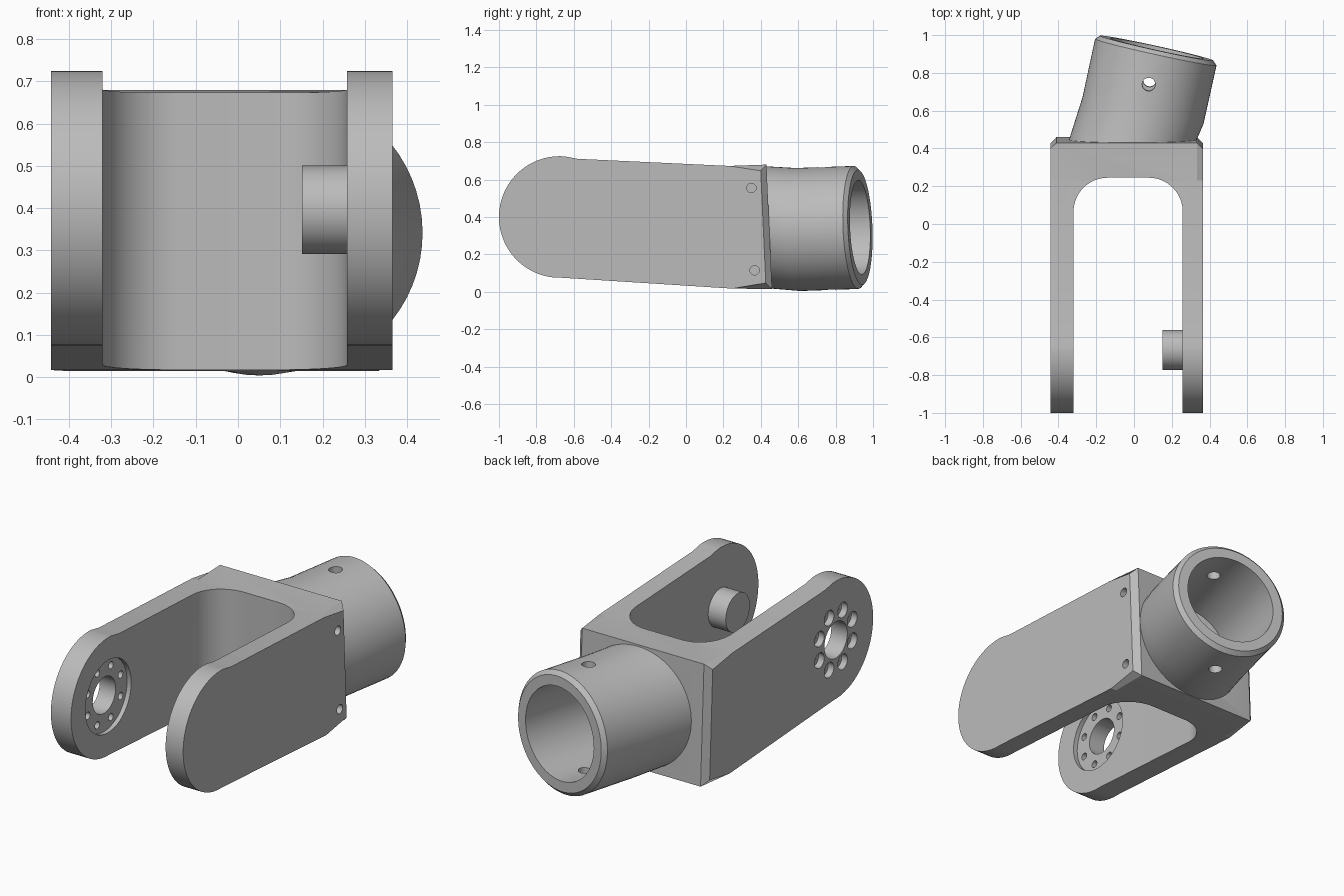
import bpy, bmesh, math
from mathutils import Vector, Matrix

cube = bpy.data.objects.get("Cube")
if cube:
    bpy.data.objects.remove(cube, do_unlink=True)

grey = bpy.data.materials.new("machined_grey")
grey.use_nodes = True
GREY = (0.5, 0.5, 0.5, 1)
grey.diffuse_color = GREY
grey.node_tree.nodes["Principled BSDF"].inputs["Base Color"].default_value = GREY


def make_object(name, bm):
    bmesh.ops.recalc_face_normals(bm, faces=bm.faces)
    mesh = bpy.data.meshes.new(name)
    bm.to_mesh(mesh)
    bm.free()
    mesh.materials.append(grey)
    obj = bpy.data.objects.new(name, mesh)
    bpy.context.collection.objects.link(obj)
    return obj


def loft(name, rings, chamfer=0):
    """Skin closed rings of equal length; optionally chamfer both end caps."""
    bm = bmesh.new()
    loops = [[bm.verts.new(p) for p in ring] for ring in rings]
    n = len(loops[0])
    for a, b in zip(loops, loops[1:]):
        for i in range(n):
            j = (i + 1) % n
            bm.faces.new((a[i], a[j], b[j], b[i]))
    caps = [bm.faces.new(loops[0]), bm.faces.new(loops[-1])]
    if chamfer:
        edges = {e for f in caps for e in f.edges}
        bmesh.ops.bevel(bm, geom=list(edges), offset=chamfer, segments=1, affect='EDGES')
    return make_object(name, bm)


def circle(centre, axis, rx, rz, n=64):
    """Ellipse of points facing along axis, rz measured nearest to vertical."""
    axis = Vector(axis).normalized()
    ref = Vector((0, 1, 0)) if abs(axis.z) > 0.9 else Vector((0, 0, 1))
    side = axis.cross(ref).normalized()
    up = side.cross(axis)
    turns = [2 * math.pi * i / n for i in range(n)]
    return [Vector(centre) + side * rx * math.cos(t) + up * rz * math.sin(t) for t in turns]


def rod(name, start, end, r, n=32, chamfer=0):
    start, end = Vector(start), Vector(end)
    axis = end - start
    return loft(name, [circle(start, axis, r, r, n), circle(end, axis, r, r, n)], chamfer)


def cut(target, cutter, keep=False):
    mod = target.modifiers.new("cut", 'BOOLEAN')
    mod.operation, mod.solver, mod.object = 'DIFFERENCE', 'EXACT', cutter
    bpy.context.view_layer.objects.active = target
    bpy.ops.object.modifier_apply(modifier=mod.name)
    if not keep:
        bpy.data.objects.remove(cutter, do_unlink=True)


def arc(cx, cy, r, start, end, n):
    angles = [math.radians(start + (end - start) * i / n) for i in range(n + 1)]
    return [(cx + r * math.cos(a), cy + r * math.sin(a)) for a in angles]


# Fork block: rounded side profile, chamfered on both outer faces
LEFT, RIGHT = 0.365, -0.443
PIVOT_Y, PIVOT_Z = -0.675, 0.4
profile = arc(PIVOT_Y, PIVOT_Z, 0.325, 85, 272, 48)
profile += [(0.25, 0.017), (0.46, 0.015), (0.43, 0.68), (0.23, 0.673), (-0.58, 0.711)]
fork = loft("fork", [[(x, y, z) for y, z in profile] for x in (RIGHT, LEFT)], 0.032)

# Slot between the arms, with rounded inner corners
IN_R, IN_L, SLOT_END, FILLET = -0.32, 0.258, 0.245, 0.18
slot = [(IN_R, -1.3), (IN_L, -1.3)]
slot += arc(IN_L - FILLET, SLOT_END - FILLET, FILLET, 0, 90, 16)
slot += arc(IN_R + FILLET, SLOT_END - FILLET, FILLET, 90, 180, 16)
cut(fork, loft("slot", [[(x, y, z) for x, y in slot] for z in (-0.3, 1.1)]))

# Bearing seat in the right arm: recess, shaft hole, ring of counterbored holes
def arm_hole(x0, x1, y, z, r, n=32):
    cut(fork, rod("drill", (x0, y, z), (x1, y, z), r, n))


arm_hole(IN_R - 0.025, IN_R + 0.1, PIVOT_Y, PIVOT_Z, 0.2, 48)
arm_hole(RIGHT - 0.1, IN_R + 0.1, PIVOT_Y, PIVOT_Z, 0.1, 40)
for y, z in arc(PIVOT_Y, PIVOT_Z, 0.155, 22.5, 337.5, 7):
    arm_hole(RIGHT - 0.1, IN_R + 0.1, y, z, 0.02, 16)
    arm_hole(RIGHT - 0.1, RIGHT + 0.035, y, z, 0.042, 24)

# Screw holes in the outer face of the left arm
for y, z in ((0.35, 0.555), (0.367, 0.115)):
    arm_hole(LEFT - 0.1, LEFT + 0.1, y, z, 0.025, 20)

# Tube socket: sheared base blending into a straight, turned collar
AXIS = Vector((0.214, 0.976, 0.038)).normalized()
BACK = Vector((0, 0.999, 0.045))
mid, end = Vector((0.0475, 0.6, 0.333)), Vector((0.12, 0.931, 0.345))
socket = loft("tube_socket", [
    circle((-0.012, 0.43, 0.345), BACK, 0.337, 0.327),
    circle(mid, AXIS, 0.328, 0.329),
    circle(end - AXIS * 0.022, AXIS, 0.329, 0.329),
    circle(end, AXIS, 0.307, 0.307),
])

# Blind bore through the socket into the block
bore = rod("bore", end - AXIS * 0.53, end + AXIS * 0.2, 0.252, 64)
cut(socket, bore, keep=True)
cut(fork, bore)

# Cross pin hole through both tube walls
pin_at = mid + AXIS * 0.155
pin_dir = Vector((0, 0, 1)) - AXIS * AXIS.z
cut(socket, rod("pin_hole", pin_at - pin_dir * 0.5, pin_at + pin_dir * 0.5, 0.035, 24))

# Pivot peg on the inside of the left arm
peg = rod("pivot_peg", (IN_L + 0.02, -0.667, 0.396), (0.151, -0.667, 0.396), 0.105, 48, 0.007)

# Smooth round surfaces, keep machined edges sharp
bpy.ops.object.select_all(action='DESELECT')
for obj in (fork, socket, peg):
    obj.select_set(True)
bpy.context.view_layer.objects.active = fork
bpy.ops.object.shade_smooth_by_angle(angle=math.radians(25))
